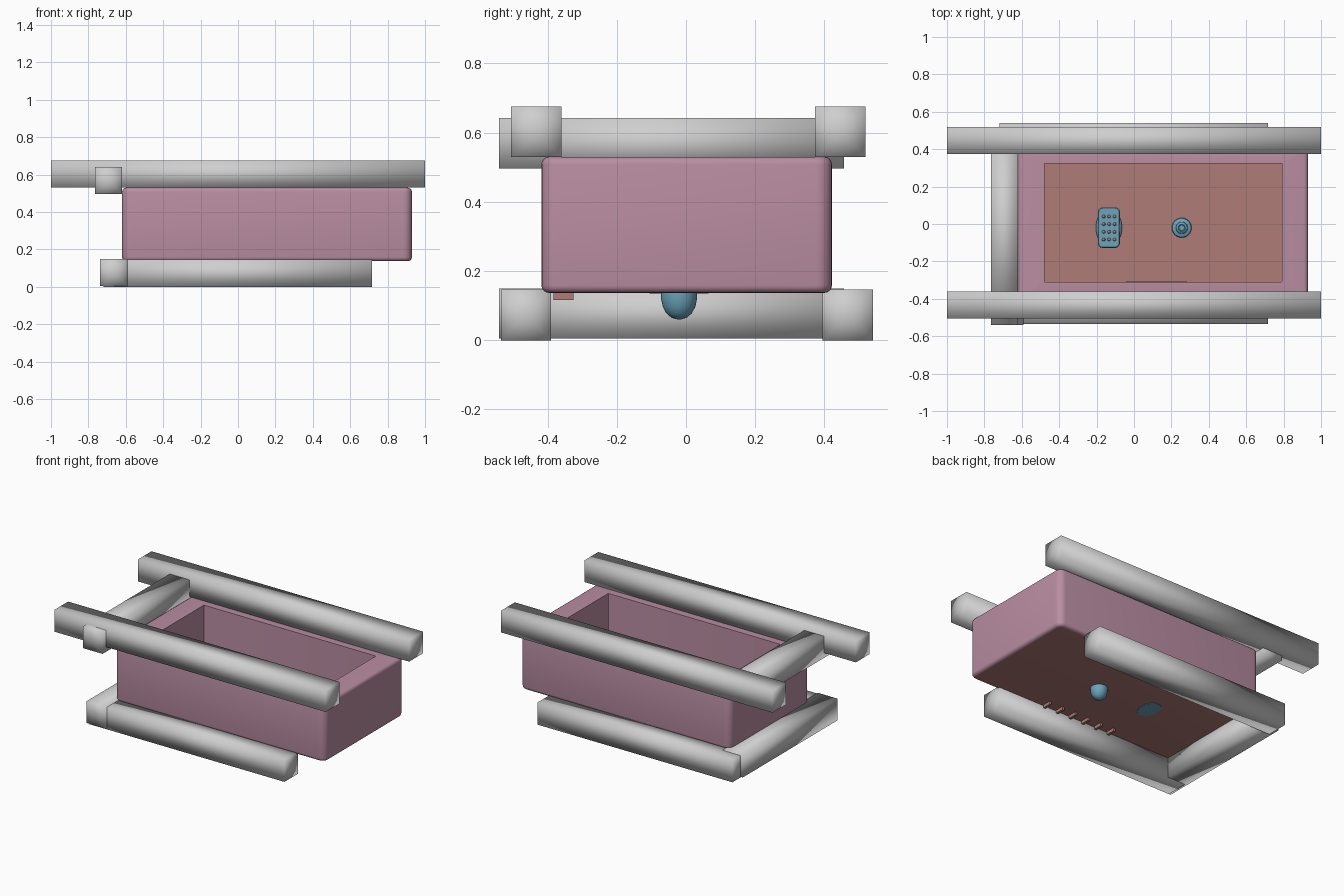
import bpy, bmesh, math
from mathutils import Matrix, Vector

if "Cube" in bpy.data.objects:
    bpy.data.objects.remove(bpy.data.objects["Cube"])


def material(name, rgb):
    m = bpy.data.materials.new(name)
    m.diffuse_color = (*rgb, 1)
    m.use_nodes = True
    m.node_tree.nodes["Principled BSDF"].inputs["Base Color"].default_value = m.diffuse_color
    return m


GREY = material("light grey", (0.62, 0.62, 0.62))
PINK = material("dusty pink", (0.49, 0.27, 0.36))
SALMON = material("salmon", (0.43, 0.20, 0.185))
BLUE = material("soft blue", (0.15, 0.37, 0.50))


def finish(name, bm, mats, angle=35):
    bmesh.ops.recalc_face_normals(bm, faces=bm.faces[:])
    me = bpy.data.meshes.new(name)
    bm.to_mesh(me)
    bm.free()
    for m in mats:
        me.materials.append(m)
    me.polygons.foreach_set("use_smooth", [True] * len(me.polygons))
    if angle < 180:
        me.set_sharp_from_angle(angle=math.radians(angle))
    ob = bpy.data.objects.new(name, me)
    bpy.context.collection.objects.link(ob)
    return ob


def box_bm(lo, hi):
    bm = bmesh.new()
    lo, hi = Vector(lo), Vector(hi)
    size = hi - lo
    mat = Matrix.Translation((lo + hi) / 2) @ Matrix.Diagonal((*size, 1))
    bmesh.ops.create_cube(bm, size=1, matrix=mat)
    return bm


def rail(name, lo, hi):
    """Square bar, softly shaded, with fanned end caps."""
    bm = box_bm(lo, hi)
    caps = sorted(bm.faces, key=lambda f: f.calc_area())[:2]
    bmesh.ops.poke(bm, faces=caps)
    finish(name, bm, [GREY], 180)


def loft(bm, loops):
    """Bridge rings of points; returns the first and last cap faces."""
    rings = [[bm.verts.new(p) for p in loop] for loop in loops]
    n = len(rings[0])
    for a, b in zip(rings, rings[1:]):
        for i in range(n):
            j = (i + 1) % n
            bm.faces.new((a[i], a[j], b[j], b[i]))
    return bm.faces.new(rings[0]), bm.faces.new(rings[-1])


def rounded_rect(x0, x1, y0, y1, r, z, seg=5):
    pts = []
    corners = [(x1 - r, y1 - r), (x0 + r, y1 - r), (x0 + r, y0 + r), (x1 - r, y0 + r)]
    for k, (cx, cy) in enumerate(corners):
        for s in range(seg + 1):
            a = math.pi / 2 * (k + s / seg)
            pts.append((cx + r * math.cos(a), cy + r * math.sin(a), z))
    return pts


# Rails: upper pair with crossbar, lower pair with crossbar
rail("upper_front_rail", (-1, -0.505, 0.53), (1, -0.36, 0.675))
rail("upper_back_rail", (-1, 0.373, 0.53), (1, 0.518, 0.675))
rail("upper_cross_rail", (-0.765, -0.54, 0.497), (-0.62, 0.457, 0.642))
rail("lower_front_rail", (-0.72, -0.535, 0.0), (0.717, -0.39, 0.147))
rail("lower_back_rail", (-0.72, 0.395, 0.0), (0.717, 0.54, 0.147))
rail("lower_cross_rail", (-0.738, -0.54, 0.005), (-0.592, 0.457, 0.15))

# Tub: rounded outer shell, sharp inner well
X0, X1, Y0, Y1, ZB, ZT = -0.62, 0.93, -0.418, 0.422, 0.137, 0.53
B = 0.022
outer = []
for s in range(5):
    a = math.pi / 2 * s / 4
    outer.append((B * (1 - math.sin(a)), ZB + B * (1 - math.cos(a))))
for s in range(5):
    a = math.pi / 2 * s / 4
    outer.append((B * (1 - math.cos(a)), ZT - B * (1 - math.sin(a))))
loops = [rounded_rect(X0 + i, X1 - i, Y0 + i, Y1 - i, 0.045 - i, z) for i, z in outer]
for z in (ZT, 0.15):
    loops.append(rounded_rect(-0.478, 0.79, -0.31, 0.324, 0.002, z))
bm = bmesh.new()
for cap in loft(bm, loops):
    cap.material_index = 1  # underside and floor
finish("tub", bm, [PINK, SALMON])

# Drain plug: stepped top, egg shaped bulb beneath
profile = [(0.004, 0.06), (0.022, 0.065), (0.037, 0.078), (0.047, 0.097), (0.052, 0.12),
           (0.053, 0.15), (0.05, 0.165), (0.032, 0.172), (0.03, 0.182), (0.018, 0.19), (0.014, 0.182)]
bm = bmesh.new()
loft(bm, [[(0.255 + r * math.cos(t * math.pi / 16), -0.02 + r * math.sin(t * math.pi / 16), z)
           for t in range(32)] for r, z in profile])
finish("drain_plug", bm, [BLUE])

# Scrubbing pad: oval base with a clipped block on top
bm = bmesh.new()
oval = [(math.cos(t * math.pi / 16), math.sin(t * math.pi / 16)) for t in range(32)]
loft(bm, [[(-0.134 + 0.07 * k * c, -0.02 + 0.1 * k * s, z) for c, s in oval]
          for k, z in ((0.85, 0.135), (1, 0.155), (1, 0.168), (0.85, 0.178))])
finish("pad_base", bm, [BLUE])
bm = bmesh.new()
loft(bm, [rounded_rect(-0.193 + i, -0.075 - i, -0.128 + i, 0.089 - i, 0.025, z, 3)
          for i, z in ((0, 0.15), (0, 0.185), (0.004, 0.19))])
finish("pad_block", bm, [BLUE])

# Pad studs
bm = bmesh.new()
for i in range(3):
    for j in range(4):
        pos = (-0.162 + 0.029 * i, -0.083 + 0.041 * j, 0.19)
        bmesh.ops.create_uvsphere(bm, u_segments=10, v_segments=6, radius=0.009,
                                  matrix=Matrix.Translation(pos))
finish("pad_studs", bm, [SALMON])

# Rack against the front wall, its feet showing below the tub
finish("rack_plate", box_bm((-0.04, -0.33, 0.16), (0.28, -0.306, 0.225)), [SALMON])
for k in range(6):
    x = -0.12 + 0.099 * k
    finish(f"rack_foot_{k + 1}", box_bm((x - 0.008, -0.383, 0.117), (x + 0.008, -0.325, 0.16)), [SALMON])
